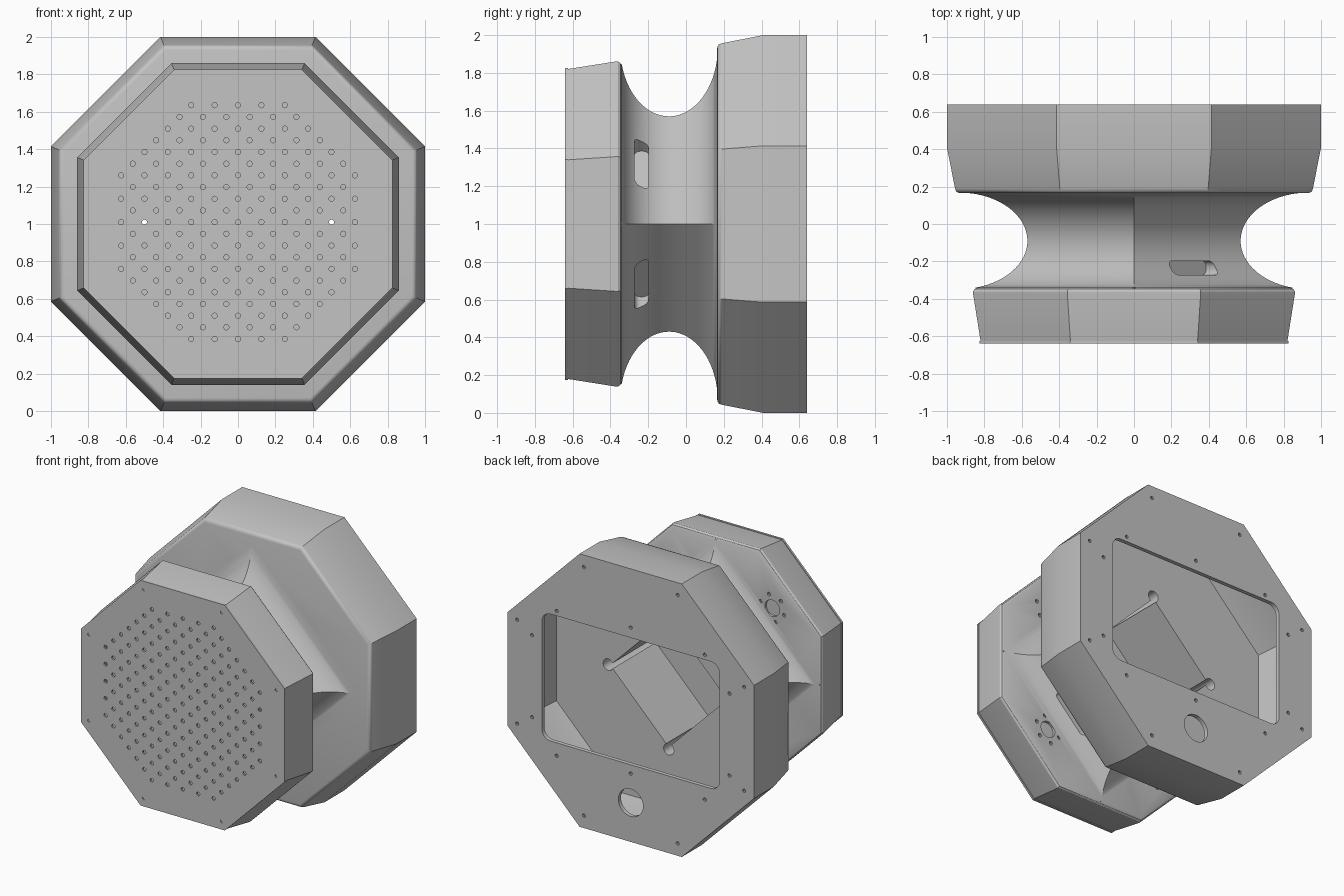
import bpy, bmesh, math
from mathutils import Matrix, Vector

cube = bpy.data.objects.get("Cube")
if cube:
    bpy.data.objects.remove(cube, do_unlink=True)

grey = bpy.data.materials.new("light grey plastic")
grey.use_nodes = True
grey.diffuse_color = (0.55, 0.55, 0.55, 1)
grey.node_tree.nodes["Principled BSDF"].inputs["Base Color"].default_value = (0.55, 0.55, 0.55, 1)

MID = 1.0  # height of the central axis


def finish(bm, name):
    bmesh.ops.recalc_face_normals(bm, faces=bm.faces)
    mesh = bpy.data.meshes.new(name)
    bm.to_mesh(mesh)
    bm.free()
    mesh.materials.append(grey)
    obj = bpy.data.objects.new(name, mesh)
    bpy.context.collection.objects.link(obj)
    return obj


def loft(name, sides, rings):
    """Regular polygon swept along y; rings are (y, distance to flat)."""
    bm = bmesh.new()
    start = math.pi / 8 if sides == 8 else 0
    loops = []
    for y, flat in rings:
        r = flat / math.cos(math.pi / sides)
        angles = [start + 2 * math.pi * i / sides for i in range(sides)]
        loops.append([bm.verts.new((r * math.cos(a), y, MID + r * math.sin(a))) for a in angles])
    for low, high in zip(loops, loops[1:]):
        for i in range(sides):
            j = (i + 1) % sides
            bm.faces.new((low[i], low[j], high[j], high[i]))
    bm.faces.new(loops[0])
    bm.faces.new(loops[-1])
    return finish(bm, name)


def drill(name, points, radius, y0, y1, sides=10):
    """Set of rods along y at (x, z offset) points."""
    bm = bmesh.new()
    for x, z in points:
        place = Matrix.Translation((x, (y0 + y1) / 2, MID + z)) @ Matrix.Rotation(math.pi / 2, 4, 'X')
        bmesh.ops.create_cone(bm, cap_ends=True, segments=sides, radius1=radius,
                              radius2=radius, depth=y1 - y0, matrix=place)
    return finish(bm, name)


def rounded_box(name, size, axis, radius, matrix):
    """Box whose edges along one axis are rounded."""
    bm = bmesh.new()
    bmesh.ops.create_cube(bm, size=1, matrix=Matrix.Diagonal((*size, 1)))
    edges = [e for e in bm.edges
             if abs((e.verts[0].co - e.verts[1].co).normalized()[axis]) > 0.9]
    bmesh.ops.bevel(bm, geom=edges, offset=radius, segments=5, profile=0.5, affect='EDGES')
    bm.transform(matrix)
    return finish(bm, name)


def cut(obj, *cutters):
    bpy.context.view_layer.objects.active = obj
    for c in cutters:
        mod = obj.modifiers.new("cut", 'BOOLEAN')
        mod.operation, mod.solver, mod.object = 'DIFFERENCE', 'EXACT', c
        bpy.ops.object.modifier_apply(modifier=mod.name)
    for c in cutters:
        bpy.data.objects.remove(c, do_unlink=True)


def mirrored(points):
    return sorted({(x * a, z * b) for x, z in points for a in (1, -1) for b in (1, -1)})


CORNERS = [(0.49, 0), (-0.49, 0), (0, 0.49), (0, -0.49)]


def tunnel():
    return loft("tunnel_cutter", 4, [(-0.3, 0.335), (0.3, 0.335)])


def channels():
    return drill("channel_cutter", CORNERS, 0.042, -0.45, 0.31, 16)


# Rear housing: hollow octagon with a service opening and a cable hole
rear = loft("rear_housing", 8, [(0.165, 0.93), (0.168, 0.943), (0.176, 0.952), (0.19, 0.957),
                                (0.41, 1.0), (0.64, 1.0)])
cut(rear,
    loft("cavity_cutter", 8, [(0.2, 0.91), (0.41, 0.95), (0.61, 0.95)]),
    tunnel(), channels(),
    rounded_box("opening_cutter", (1.44, 0.2, 0.93), 1, 0.07,
                Matrix.Translation((0, 0.64, MID + 0.03))),
    drill("cable_cutter", [(0, -0.713)], 0.1, 0.55, 0.7, 32),
    drill("screw_cutter", mirrored([(0.38, 0.91), (0.92, 0.38), (0.8, 0.3), (0.6, 0.53)])
          + [(0, 0.57), (0, -0.5)], 0.013, 0.62, 0.7))

# Neck: square section on its corner, flared at both ends by a round sweep
R, CY, WAIST = 0.258, -0.09, 0.403
rings = []
for i in range(33):
    a = math.radians(-76 + 166 * i / 32)
    rings.append((CY + R * math.sin(a), WAIST + R * (1 - math.cos(a))))
neck = loft("neck", 4, [(-0.345, rings[0][1])] + rings + [(0.175, rings[-1][1])])
slots = []
for k in range(4):
    turn = Matrix.Rotation(math.radians(45 + 90 * k), 4, 'Y')
    place = Matrix.Translation((0, -0.235, MID)) @ turn @ Matrix.Translation((0.46, 0, 0))
    slots.append(rounded_box("slot_cutter", (0.17, 0.075, 0.34), 0, 0.03, place))
cut(neck, tunnel(), channels(), *slots)

# Front housing: smaller hollow octagon, open to the front
front = loft("front_housing", 8, [(-0.628, 0.82), (-0.375, 0.86), (-0.36, 0.86),
                                  (-0.348, 0.852), (-0.34, 0.835)])
ports = mirrored([(0.46, 0.46)])
rim = []
for px, pz in ports:
    for k in range(6):
        a = math.radians(15 + 60 * k)
        rim.append((px + 0.1 * math.cos(a), pz + 0.1 * math.sin(a)))
cut(front,
    loft("chamber_cutter", 8, [(-0.7, 0.77), (-0.38, 0.8)]),
    channels(),
    drill("port_cutter", ports, 0.06, -0.36, -0.3, 24),
    drill("rim_cutter", rim, 0.014, -0.36, -0.3))

# Front grille: thin plate with a staggered field of holes and corner screws
grille = loft("front_grille", 8, [(-0.64, 0.825), (-0.625, 0.825)])
field = []
for row in range(-10, 11):
    reach = min(0.25 + 0.0625 * (10 - abs(row)), 0.625 if row % 2 == 0 else 0.5625)
    count = round(reach / 0.0625)
    field += [(0.0625 * n, 0.01 + 0.0625 * row) for n in range(-count, count + 1, 2)]
cut(grille,
    drill("hole_cutter", field, 0.014, -0.7, -0.6),
    drill("corner_cutter", mirrored([(0.315, 0.765), (0.76, 0.315)]), 0.011, -0.7, -0.633))

# Smooth shading with crisp edges
for obj in (rear, neck, front, grille):
    bpy.ops.object.select_all(action='DESELECT')
    obj.select_set(True)
    bpy.context.view_layer.objects.active = obj
    bpy.ops.object.shade_smooth_by_angle(angle=math.radians(30))
